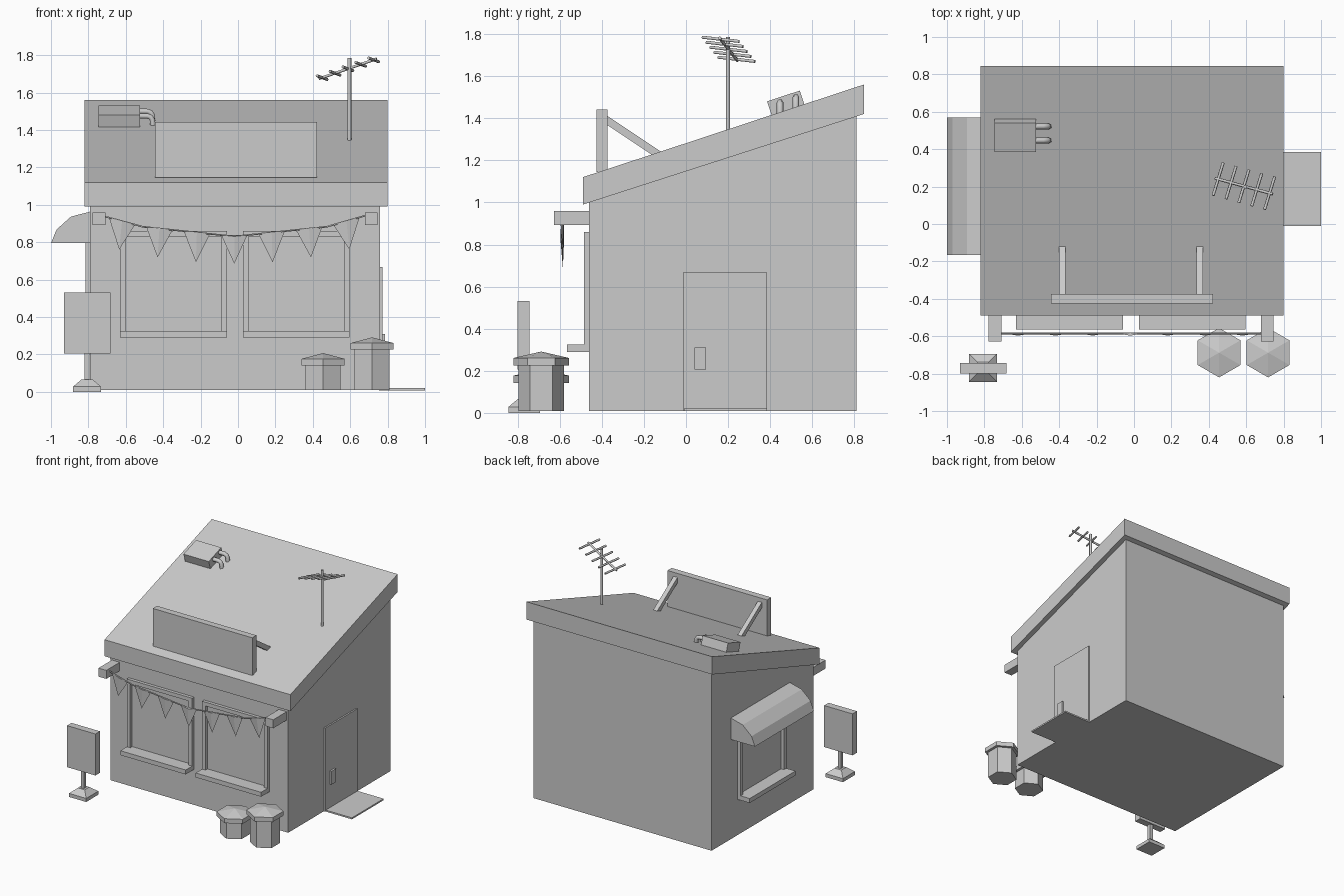
import bpy, bmesh
from math import atan2, pi
from mathutils import Vector, Matrix

if "Cube" in bpy.data.objects:
    bpy.data.objects.remove(bpy.data.objects["Cube"])


def mesh(name, verts, faces):
    me = bpy.data.meshes.new(name)
    me.from_pydata([tuple(v) for v in verts], [], faces)
    bm = bmesh.new()
    bm.from_mesh(me)
    bmesh.ops.recalc_face_normals(bm, faces=bm.faces)
    bm.to_mesh(me)
    bm.free()
    ob = bpy.data.objects.new(name, me)
    bpy.context.collection.objects.link(ob)
    return ob


def loft(name, rings):
    """Closed skin through rings of equal point count, capped at both ends."""
    n = len(rings[0])
    faces = [tuple(range(n)), tuple(range((len(rings) - 1) * n, len(rings) * n))]
    for r in range(len(rings) - 1):
        for i in range(n):
            j = (i + 1) % n
            faces.append((r * n + i, r * n + j, r * n + n + j, r * n + n + i))
    return mesh(name, [p for ring in rings for p in ring], faces)


def box(name, x0, x1, y0, y1, z0, z1):
    return loft(name, [[(x0, y0, z), (x1, y0, z), (x1, y1, z), (x0, y1, z)] for z in (z0, z1)])


def extrude_x(name, yz, x0, x1):
    return loft(name, [[(x, y, z) for y, z in yz] for x in (x0, x1)])


def hexagon(cx, cy, r, z):
    return [Matrix.Rotation(i * pi / 3, 3, 'Z') @ Vector((0, r, 0)) + Vector((cx, cy, z)) for i in range(6)]


def tube(name, points, radius, smooth=True):
    cu = bpy.data.curves.new(name, 'CURVE')
    cu.dimensions = '3D'
    cu.bevel_depth = radius
    cu.bevel_resolution = 1
    cu.use_fill_caps = True
    sp = cu.splines.new('POLY')
    sp.points.add(len(points) - 1)
    for p, co in zip(sp.points, points):
        p.co = (*co, 1)
    sp.use_smooth = smooth
    ob = bpy.data.objects.new(name, cu)
    bpy.context.collection.objects.link(ob)
    return ob


def window(name, place):
    """Frame and sill; place maps (across, outward, up) to world space."""
    bars = [(0, .03, 0, .025, .03, .57), (.54, .57, 0, .025, .03, .57),
            (.03, .54, 0, .025, .54, .57), (0, .57, 0, .105, 0, .035)]
    for part, b in zip(('left', 'right', 'top', 'sill'), bars):
        ob = box(f"{name}_{part}", *b)
        ob.data.transform(place)
        ob.data.flip_normals() if place.determinant() < 0 else None


# Shop walls and slanted roof slab
SLOPE = .44 / 1.335
extrude_x("walls", [(-.46, .01), (.81, .01), (.81, 1.43), (-.46, 1.02)], -.79, .76)
extrude_x("roof", [(-.49, .99), (.845, 1.42), (.845, 1.56), (-.49, 1.12)], -.82, .80)

# Front windows and side window
flip = Matrix.Diagonal((1, -1, 1, 1))
window("front_window_left", Matrix.Translation((-.63, -.46, .29)) @ flip)
window("front_window_right", Matrix.Translation((.027, -.46, .29)) @ flip)
window("side_window", Matrix.Translation((-.79, -.085, .29)) @ Matrix.Rotation(pi / 2, 4, 'Z'))

# Awning over the side window
profile = [(-.785, .795), (-1, .795), (-.97, .868), (-.893, .937), (-.785, .965)]
loft("awning", [[(x, y, z) for x, z in profile] for y in (-.165, .57)])

# Side door, handle and step
box("door", .75, .772, -.015, .385, .01, .668)
box("door_handle", .77, .787, .04, .095, .205, .31)
box("door_step", .755, 1, -.01, .385, .008, .02)

# Roof billboard with two braces
box("billboard", -.445, .422, -.425, -.373, 1.145, 1.442)
for i, x in enumerate((-.4, .335)):
    extrude_x(f"billboard_brace_{i}", [(-.38, 1.415), (-.11, 1.235), (-.16, 1.225), (-.38, 1.372)], x, x + .035)

# Roof vent box lying on the slope, with two bent pipes
vent = box("vent_box", -.745, -.525, -.082, .082, -.045, .045)
vent.data.transform(Matrix.Translation((0, .477, 1.463)) @ Matrix.Rotation(atan2(SLOPE, 1), 4, 'X'))
for i, (y, z) in enumerate(((.447, 1.475), (.522, 1.5))):
    tube(f"vent_pipe_{i}", [(-.54, y, z), (-.485, y, z), (-.467, y, z - .006), (-.457, y, z - .022),
                            (-.455, y, z - .075)], .016)

# Aerial: mast, boom and five cross rods
tube("aerial_mast", [(.595, .2, 1.33), (.595, .2, 1.785)], .0105)
a, b = Vector((.45, .24, 1.68)), Vector((.725, .165, 1.775))
rod = Vector((.027, .088, -.01))
tube("aerial_boom", [a - (b - a) * .06, b + (b - a) * .06], .008)
for i in range(5):
    c = a.lerp(b, i / 4)
    tube(f"aerial_rod_{i}", [c - rod, c + rod], .008)

# Bunting: wall brackets, sagging cord, triangular flags
for i, x in enumerate((-.777, .678)):
    box(f"bunting_bracket_{i}", x, x + .068, -.627, -.45, .893, .96)
Y = -.585
cord = [(-.72, .94), (-.51, .883), (-.02, .831), (.475, .883), (.69, .945)]
tube("bunting_cord", [(x, Y, z) for x, z in cord], .005)


def cord_z(x):
    for (x0, z0), (x1, z1) in zip(cord, cord[1:]):
        if x <= x1:
            return z0 + (z1 - z0) * (x - x0) / (x1 - x0)
    return cord[-1][1]


for i in range(7):
    k = i - 3
    tip_x = -.02 + k * .205
    mid = -.02 + k * .2
    tip_z = .685 + .0085 * k * k
    w = .07
    top = [(mid - w, Y, cord_z(mid - w)), (mid, Y - .012, cord_z(mid)), (mid + w, Y, cord_z(mid + w)),
           (mid, Y + .006, cord_z(mid))]
    mesh(f"bunting_flag_{i}", top + [(tip_x, Y, tip_z)],
         [(0, 1, 2, 3)] + [(j, (j + 1) % 4, 4) for j in range(4)])

# Two hexagonal bins with overhanging pointed lids
for name, cx, h in (("small_bin", .455, .142), ("tall_bin", .717, .226)):
    cy = -.688
    loft(name, [hexagon(cx, cy, .108, .01), hexagon(cx, cy, .108, h + .01)])
    loft(name + "_lid", [hexagon(cx, cy, .132, h), hexagon(cx, cy, .132, h + .035),
                         hexagon(cx, cy, .002, h + .065)])

# Pavement sign: board, post and tapered foot
box("sign_board", -.93, -.683, -.8, -.744, .205, .532)
box("sign_post", -.82, -.793, -.784, -.757, .05, .22)
loft("sign_foot", [[(-.807 + sx * s, -.769 + sy * s, z) for sx, sy in ((-1, -1), (1, -1), (1, 1), (-1, 1))]
                   for s, z in ((.075, 0), (.075, .028), (.03, .066))])
